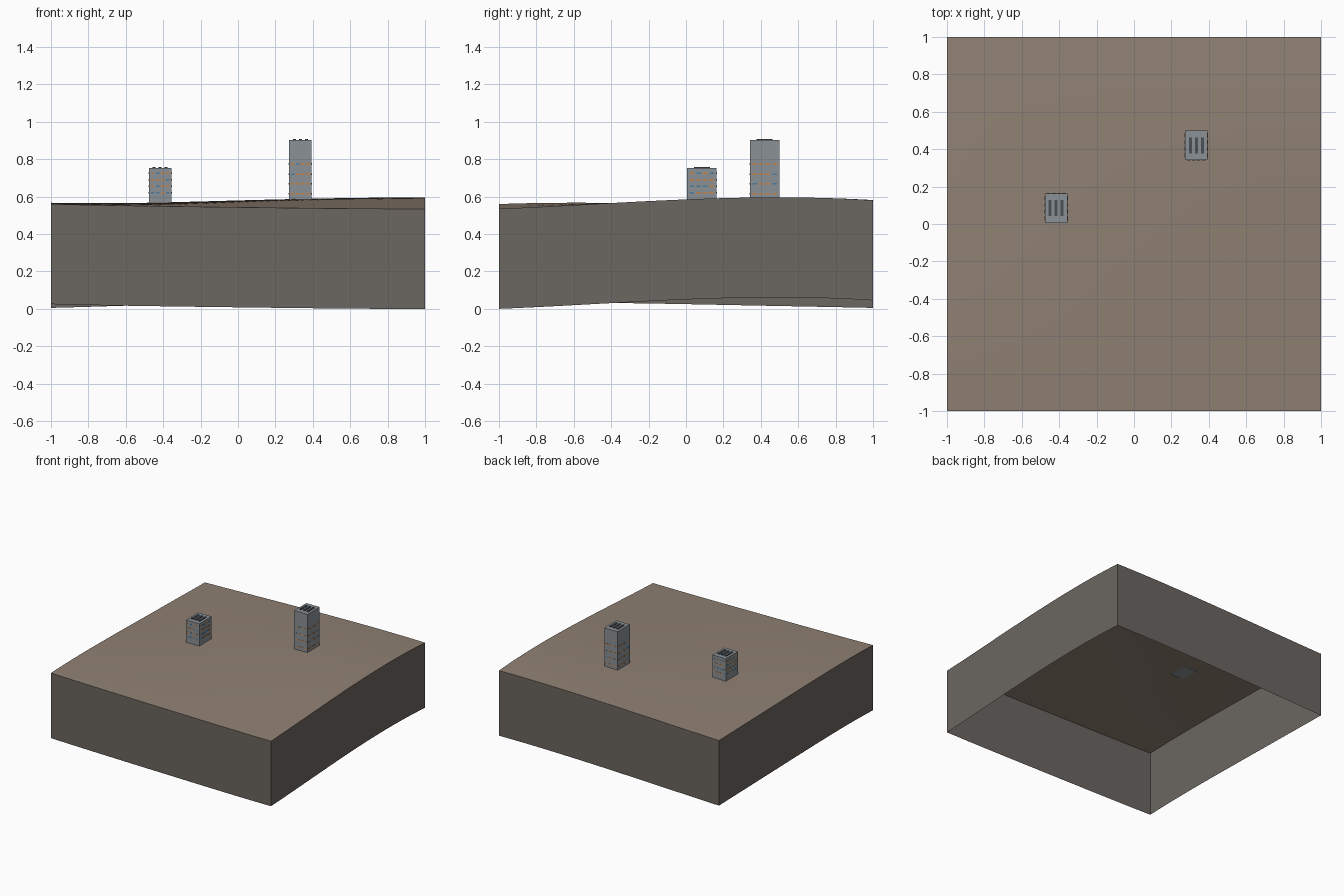
import bpy, bmesh, random
from mathutils import Matrix, Vector

random.seed(4)
if "Cube" in bpy.data.objects:
    bpy.data.objects.remove(bpy.data.objects["Cube"])


def material(name, rgb):
    m = bpy.data.materials.new(name)
    m.use_nodes = True
    m.diffuse_color = (*rgb, 1)
    m.node_tree.nodes["Principled BSDF"].inputs["Base Color"].default_value = (*rgb, 1)
    return m


EARTH = material("brown earth", (0.28, 0.22, 0.175))
ROCK = material("dark rock", (0.147, 0.132, 0.118))
CONCRETE = material("grey concrete", (0.26, 0.285, 0.305))
VENT = material("dark vent", (0.07, 0.08, 0.09))
ORANGE = material("orange window", (0.6, 0.22, 0.05))
BLUE = material("blue window", (0.07, 0.2, 0.34))


def finish(bm, name, mats):
    mesh = bpy.data.meshes.new(name)
    bm.to_mesh(mesh)
    bm.free()
    for m in mats:
        mesh.materials.append(m)
    ob = bpy.data.objects.new(name, mesh)
    bpy.context.collection.objects.link(ob)
    return ob


def add_box(bm, centre, size, index=0):
    mat = Matrix.Translation(centre) @ Matrix.Diagonal((*size, 1))
    verts = bmesh.ops.create_cube(bm, size=1, matrix=mat)["verts"]
    for f in {f for v in verts for f in v.link_faces}:
        f.material_index = index


# Terrain height: four smooth edge curves blended across the square
KNOTS = (-1, -0.5, 0, 0.5, 1)
FRONT = (0.56, 0.55, 0.543, 0.537, 0.535)
BACK = (0.54, 0.555, 0.57, 0.58, 0.58)
LEFT = (0.56, 0.567, 0.56, 0.55, 0.54)
RIGHT = (0.535, 0.56, 0.585, 0.596, 0.58)
DEPTH = 0.535


def curve(values, t):
    total = 0
    for i, a in enumerate(KNOTS):
        for j, b in enumerate(KNOTS):
            if i != j:
                values_i = (t - b) / (a - b)
                w = values_i if j == (1 if i == 0 else 0) else w * values_i
        total += w * values[i]
    return total


def height(x, y):
    u, v = (x + 1) / 2, (y + 1) / 2
    across = (1 - u) * curve(LEFT, y) + u * curve(RIGHT, y)
    along = (1 - v) * curve(FRONT, x) + v * curve(BACK, x)
    corners = ((1 - v) * ((1 - u) * FRONT[0] + u * FRONT[-1])
               + v * ((1 - u) * BACK[0] + u * BACK[-1]))
    return across + along - corners


# Ground surface
N = 32
bm = bmesh.new()
bmesh.ops.create_grid(bm, x_segments=N, y_segments=N, size=1)
for v in bm.verts:
    v.co.z = height(v.co.x, v.co.y)
for f in bm.faces:
    f.smooth = True
finish(bm, "ground", [EARTH])

# Open-bottomed skirt hanging from the ground's border
bm = bmesh.new()
steps = [-1 + 2 * i / N for i in range(N + 1)]
sides = (lambda t: (t, -1), lambda t: (1, t), lambda t: (-t, 1), lambda t: (-1, -t))
for side in sides:
    columns = []
    for t in steps:
        x, y = side(t)
        z = height(x, y)
        columns.append((bm.verts.new((x, y, z - DEPTH)), bm.verts.new((x, y, z))))
    for (a, b), (c, d) in zip(columns, columns[1:]):
        bm.faces.new((a, c, d, b))
bmesh.ops.remove_doubles(bm, verts=bm.verts, dist=0.0001)
finish(bm, "ground_skirt", [ROCK])


# Towers with roof vents and rows of small window plates
WIDTH, LENGTH = 0.121, 0.158


def tower(name, x, y, base, top, rows):
    bm = bmesh.new()
    add_box(bm, (x, y, (base + top) / 2), (WIDTH, LENGTH, top - base))
    finish(bm, name + "_walls", [CONCRETE])

    bm = bmesh.new()
    for i in (-1, 0, 1):
        add_box(bm, (x + i * 0.032, y, top + 0.002), (0.016, 0.085, 0.008))
    finish(bm, name + "_roof_vents", [VENT])

    bm = bmesh.new()
    for z in rows:
        for s in (-1, 1):
            for i in range(4):
                k = (i - 1.5) / 4
                tint = 1 if random.random() < 0.25 else 0
                add_box(bm, (x + k * WIDTH * 0.9, y + s * LENGTH / 2, z),
                        (0.018, 0.003, 0.008), tint)
                add_box(bm, (x + s * WIDTH / 2, y + k * LENGTH * 0.9, z),
                        (0.003, 0.024, 0.008), tint)
    finish(bm, name + "_windows", [ORANGE, BLUE])


tower("short_tower", -0.416, 0.085, 0.562, 0.752, (0.62, 0.655, 0.69, 0.725))
tower("tall_tower", 0.333, 0.42, 0.575, 0.902, (0.615, 0.67, 0.72, 0.775))
